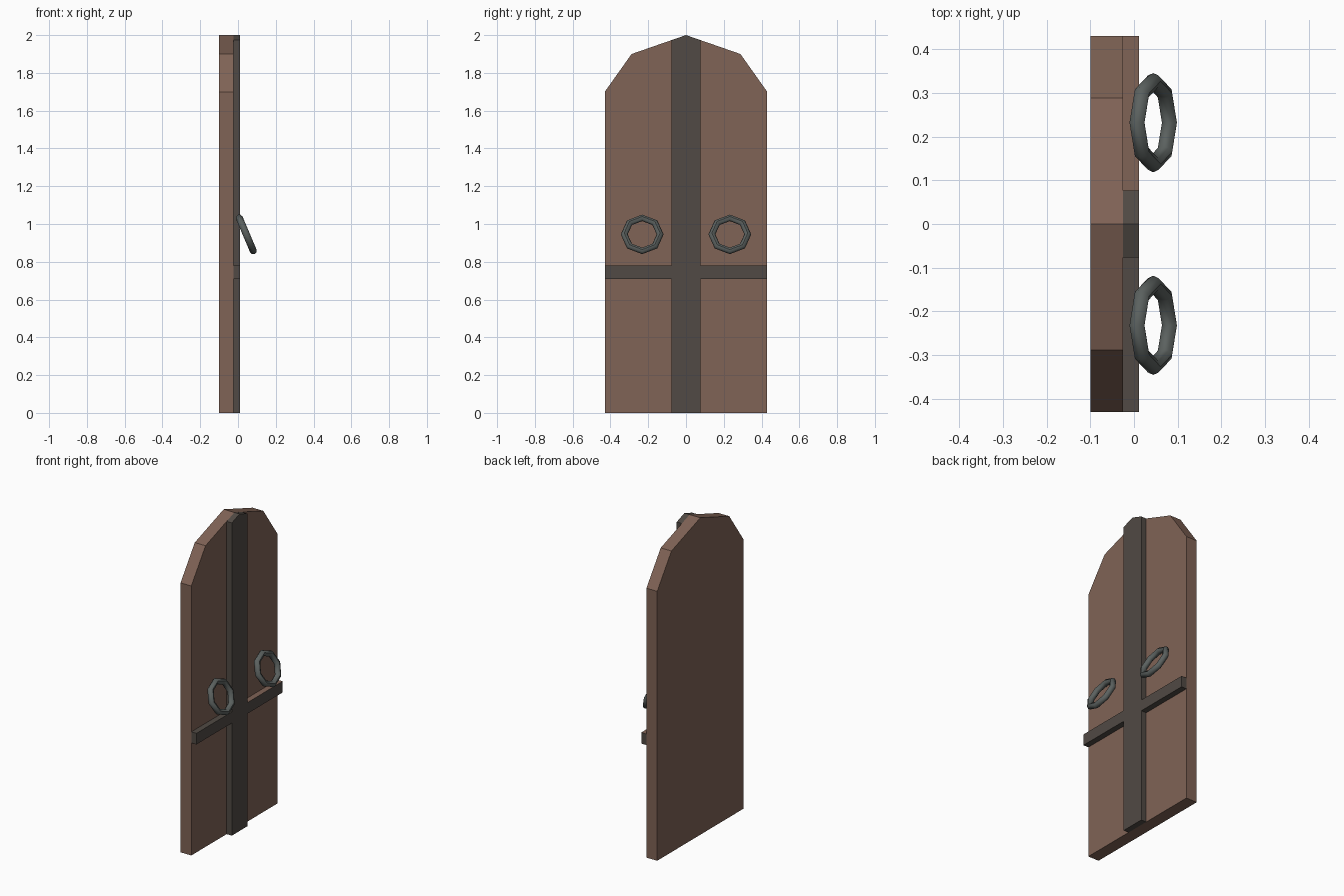
import bpy, bmesh, math

if "Cube" in bpy.data.objects:
    bpy.data.objects.remove(bpy.data.objects["Cube"])


def material(name, rgb):
    m = bpy.data.materials.new(name)
    m.diffuse_color = (*rgb, 1)
    m.use_nodes = True
    m.node_tree.nodes["Principled BSDF"].inputs["Base Color"].default_value = m.diffuse_color
    return m


wood = material("wood", (0.215, 0.125, 0.092))
strap = material("dark_strap", (0.082, 0.068, 0.058))
iron = material("iron", (0.105, 0.12, 0.115))


def slab(name, profile, x0, x1, mat):
    """Extrude a y-z outline along x."""
    bm = bmesh.new()
    face = bm.faces.new([bm.verts.new((x0, y, z)) for y, z in profile])
    ext = bmesh.ops.extrude_face_region(bm, geom=[face])
    for v in ext["geom"]:
        if isinstance(v, bmesh.types.BMVert):
            v.co.x = x1
    if not any(abs(f.calc_center_median().x - x0) < 1e-6 for f in bm.faces):
        bm.faces.new([v for v in bm.verts if abs(v.co.x - x0) < 1e-6])
    bmesh.ops.recalc_face_normals(bm, faces=bm.faces)
    me = bpy.data.meshes.new(name)
    bm.to_mesh(me)
    bm.free()
    ob = bpy.data.objects.new(name, me)
    bpy.context.collection.objects.link(ob)
    me.materials.append(mat)
    return ob


def arched(half):
    """Close a right-hand outline by mirroring it across y = 0."""
    return half + [(0, 2.0)] + [(-y, z) for y, z in reversed(half)]


# Arched door leaf and its vertical strap
slab("door_panel", arched([(0.43, 0), (0.43, 1.7), (0.288, 1.9)]), -0.1, -0.025, wood)
slab("vertical_strap", arched([(0.077, 0), (0.077, 1.973)]), -0.025, 0.011, strap)

for side, s in (("left", -1), ("right", 1)):
    # Horizontal strap halves
    a, b = 0.077 * s, 0.43 * s
    bar = slab("horizontal_strap_" + side,
               [(a, 0.71), (b, 0.71), (b, 0.78), (a, 0.78)], -0.025, 0.011, strap)
    # One strap top is bare wood
    if s > 0:
        bar.data.materials.append(wood)
        for p in bar.data.polygons:
            if p.normal.z > 0.9:
                p.material_index = 1

    # Tilted ring handles
    bpy.ops.mesh.primitive_torus_add(
        major_segments=8, minor_segments=8, major_radius=0.095, minor_radius=0.0185,
        location=(0.044, 0.232 * s, 0.945), rotation=(0, math.radians(67), 0))
    ring = bpy.context.object
    ring.name = "ring_handle_" + side
    ring.data.materials.append(iron)
    bpy.ops.object.shade_smooth_by_angle(angle=math.radians(46))
